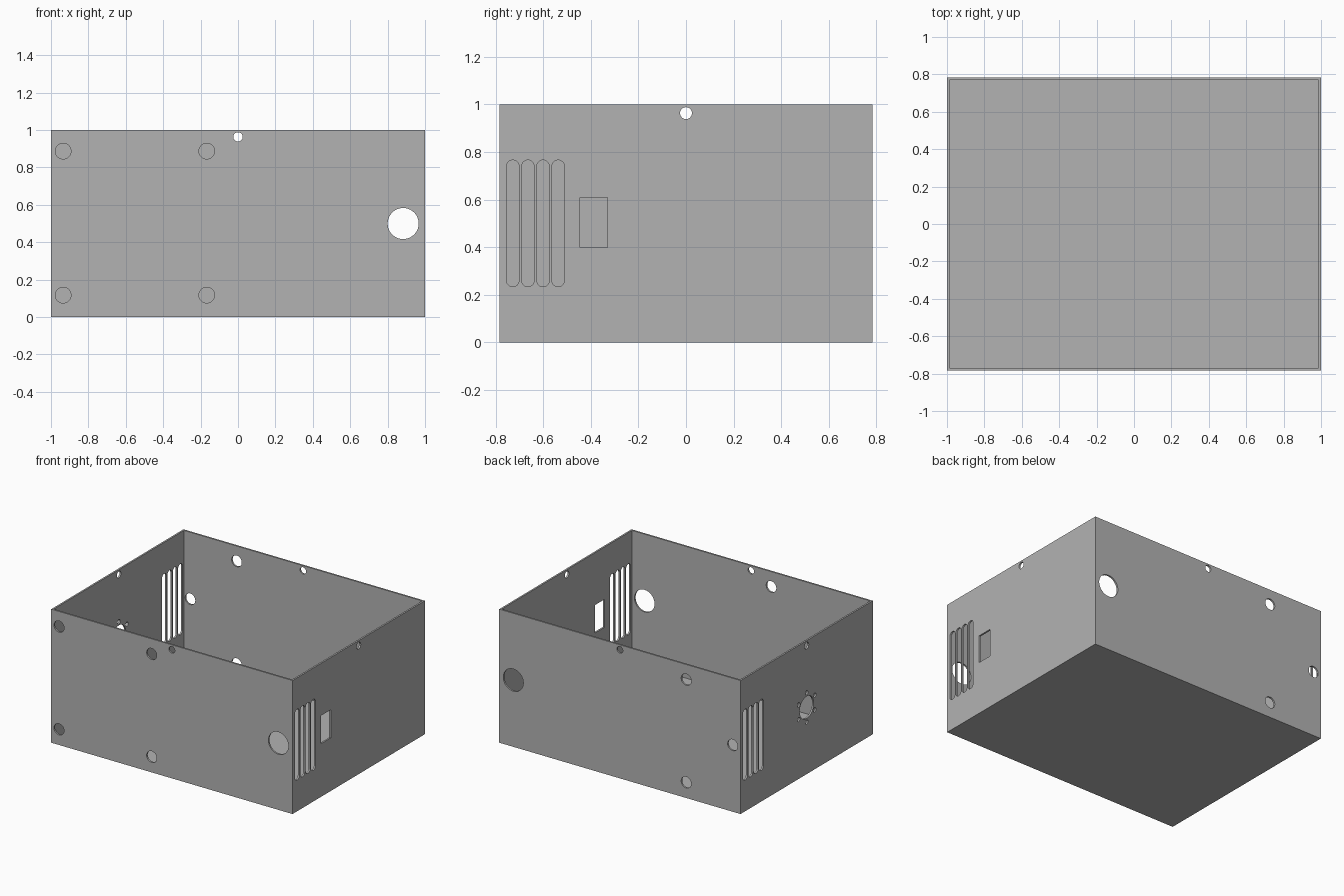
import bpy, bmesh
from math import pi, sin, cos
from mathutils import Matrix, Vector

if "Cube" in bpy.data.objects:
    bpy.data.objects.remove(bpy.data.objects["Cube"])

HX, HY, H, T = 1.0, 0.783, 1.0, 0.013

grey = bpy.data.materials.new("light grey")
grey.use_nodes = True
colour = (0.45, 0.45, 0.45, 1)
grey.diffuse_color = colour
grey.node_tree.nodes["Principled BSDF"].inputs["Base Color"].default_value = colour


def make_object(name, bm):
    bmesh.ops.recalc_face_normals(bm, faces=bm.faces)
    mesh = bpy.data.meshes.new(name)
    bm.to_mesh(mesh)
    bm.free()
    mesh.materials.append(grey)
    obj = bpy.data.objects.new(name, mesh)
    bpy.context.collection.objects.link(obj)
    return obj


# Open box: inset the top face and push it down to the floor
bm = bmesh.new()
bmesh.ops.create_cube(bm, size=1, matrix=Matrix.Translation((0, 0, H / 2))
                      @ Matrix.Diagonal((2 * HX, 2 * HY, H, 1)))
top = max(bm.faces, key=lambda f: f.calc_center_median().z)
bmesh.ops.inset_region(bm, faces=[top], thickness=T, use_even_offset=True)
cavity = bmesh.ops.extrude_discrete_faces(bm, faces=[top])["faces"][0]
bmesh.ops.translate(bm, verts=cavity.verts, vec=(0, 0, T - H))
enclosure = make_object("enclosure", bm)

# Cutter shapes, each a prism that passes through a single wall
cut = bmesh.new()


def prism(outline, wall):
    """Outline holds (along wall, z) points; wall is 'front', 'back', 'plus' or 'minus'."""
    def place(u, z, d):
        return {"front": (u, -HY - d, z), "back": (u, HY + d, z),
                "plus": (HX + d, u, z), "minus": (-HX - d, u, z)}[wall]
    face = cut.faces.new([cut.verts.new(place(u, z, 0.05)) for u, z in outline])
    moved = bmesh.ops.extrude_face_region(cut, geom=[face])["geom"]
    shift = Vector(place(0, 0, -0.08)) - Vector(place(0, 0, 0.05))
    bmesh.ops.translate(cut, vec=shift, verts=[v for v in moved if isinstance(v, bmesh.types.BMVert)])


def round_hole(wall, u, z, r, n=32, half=0):
    """Circle, or an upright slot when half is above zero."""
    angles = [2 * pi * (i + 0.5) / n for i in range(n)]
    prism([(u + r * cos(a), z + r * sin(a) + (half if sin(a) > 0 else -half))
           for a in angles], wall)


# Lid screw holes and large cable holes
for wall in ("front", "back", "plus", "minus"):
    round_hole(wall, 0, 0.963, 0.025)
for wall in ("front", "back"):
    round_hole(wall, 0.883, 0.5, 0.083, 48)

# Mounting holes
for z in (0.117, 0.887):
    round_hole("front", -0.935, z, 0.042)
    round_hole("front", -0.167, z, 0.042)
    round_hole("back", -0.55, z, 0.042)
round_hole("back", -0.935, 0.5, 0.042)

# Ventilation slots, diagonally opposite on the two side walls
for i in range(4):
    y = 0.537 + 0.0635 * i
    round_hole("plus", -y, 0.5, 0.026, half=0.24)
    round_hole("minus", y, 0.5, 0.026, half=0.24)

# Rectangular switch opening
prism([(-0.445, 0.398), (-0.33, 0.398), (-0.33, 0.608), (-0.445, 0.608)], "plus")

# Socket opening with a ring of screw holes
round_hole("minus", 0, 0.5, 0.083, 48)
for i in range(6):
    a = pi / 2 + i * pi / 3
    round_hole("minus", 0.11 * cos(a), 0.5 + 0.11 * sin(a), 0.016, 16)

cutter = make_object("hole_cutter", cut)
cutter.hide_render = True

# Cut the holes, then discard the cutter
mod = enclosure.modifiers.new("holes", "BOOLEAN")
mod.operation = "DIFFERENCE"
mod.solver = "EXACT"
mod.object = cutter
bpy.context.view_layer.objects.active = enclosure
enclosure.select_set(True)
bpy.ops.object.modifier_apply(modifier=mod.name)
bpy.data.objects.remove(cutter)
bpy.ops.object.shade_smooth_by_angle(angle=pi / 6)
